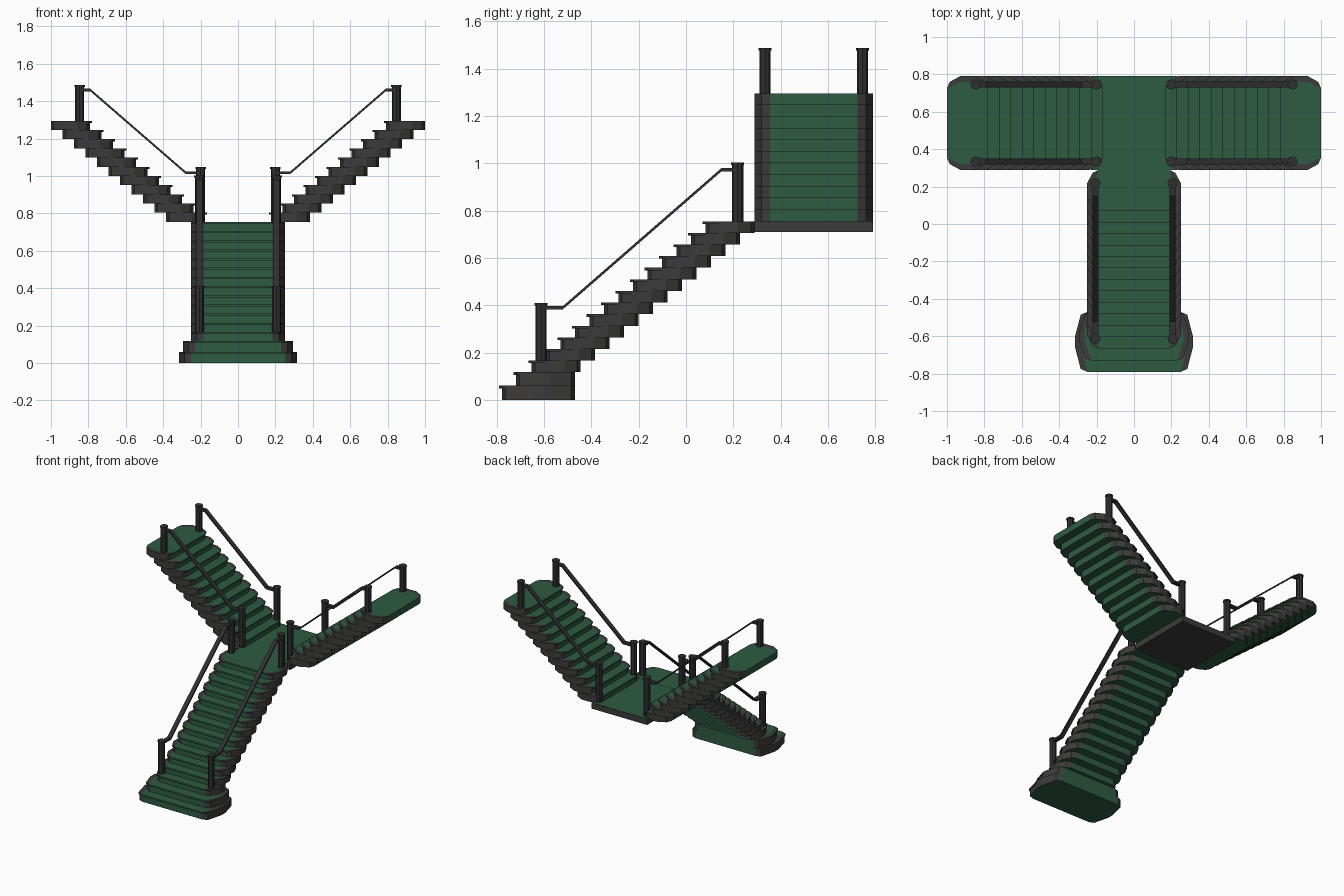
import bpy, bmesh, math
from mathutils import Matrix, Vector

if "Cube" in bpy.data.objects:
    bpy.data.objects.remove(bpy.data.objects["Cube"])


def material(name, col):
    m = bpy.data.materials.new(name)
    m.diffuse_color = (*col, 1)
    m.use_nodes = True
    m.node_tree.nodes["Principled BSDF"].inputs["Base Color"].default_value = m.diffuse_color
    return m


GREEN = material("green carpet", (0.027, 0.105, 0.055))
STONE = material("dark stone", (0.045, 0.044, 0.043))
METAL = material("black metal", (0.030, 0.030, 0.030))


def finish(name, bm, mats):
    bmesh.ops.recalc_face_normals(bm, faces=bm.faces)
    me = bpy.data.meshes.new(name)
    bm.to_mesh(me)
    bm.free()
    for m in mats:
        me.materials.append(m)
    ob = bpy.data.objects.new(name, me)
    bpy.context.collection.objects.link(ob)
    return ob


# maps from run direction s, sideways t and height z to world space
def to_front(s, t, z):
    return Vector((t, s, z))


def to_right(s, t, z):
    return Vector((s, 0.54 + t, z))


def to_left(s, t, z):
    return Vector((-s, 0.54 + t, z))


def step_slab(bm, place, f, b, w, cl, z0, z1):
    """Slab with a green middle and dark rounded cheeks on both sides."""
    made = []

    def face(pts, mat):
        vs = [bm.verts.new(place(*p)) for p in pts]
        made.extend(vs)
        bm.faces.new(vs).material_index = mat

    inner = [(f, w - .065), (f + cl, w - .03), (b - cl, w - .03), (b, w - .065)]
    outer = [inner[0], (f + .015, w - .03), (f + cl, w),
             (b - cl, w), (b - .015, w - .03), inner[3]]
    core = inner + [(s, -t) for s, t in reversed(inner)]
    for z, rim in ((z0, 0), (z1, 1)):
        face([(s, t, z) for s, t in core], 0)
        for side in (1, -1):
            face([(s, t * side, z) for s, t in outer + inner[2:0:-1]], rim)
    for s in (f, b):
        h = w - .065
        face([(s, -h, z0), (s, h, z0), (s, h, z1), (s, -h, z1)], 0)
    for side in (1, -1):
        for (s, t), (u, v) in zip(outer, outer[1:]):
            face([(s, t * side, z0), (u, v * side, z0),
                  (u, v * side, z1), (s, t * side, z1)], 1)
    bmesh.ops.remove_doubles(bm, verts=made, dist=1e-5)


def flight(name, place, steps):
    bm = bmesh.new()
    for f, b, w, cl, z0, z1 in steps:
        step_slab(bm, place, f + .012, b, w, cl, z0, z1 - .011)   # riser body
        step_slab(bm, place, f, b, w, cl, z1 - .011, z1)          # tread with nosing
    finish(name, bm, [GREEN, STONE])


def railing(name, place, t, posts, path):
    bm = bmesh.new()
    for s, z0, z1 in posts:
        for r, a, c in ((.024, z0, z1 - .01), (.028, z1 - .01, z1)):
            bmesh.ops.create_cone(bm, cap_ends=True, segments=8, radius1=r, radius2=r,
                                  depth=c - a,
                                  matrix=Matrix.Translation(place(s, t, (a + c) / 2)))
    finish(name + "_posts", bm, [METAL])
    # flat handrail bar
    bm = bmesh.new()
    prof = [(s, z + .007) for s, z in path] + [(s, z - .007) for s, z in reversed(path)]
    rings = [[bm.verts.new(place(s, t + d, z)) for s, z in prof] for d in (-.016, .016)]
    for r in rings:
        bm.faces.new(r)
    n = len(prof)
    for i in range(n):
        j = (i + 1) % n
        bm.faces.new((rings[0][i], rings[0][j], rings[1][j], rings[1][i]))
    finish(name + "_handrail", bm, [METAL])


# lower flight: two wide starting steps, then regular ones
lower = [(-.79, -.47, .315, .13, 0, .06), (-.73, -.47, .295, .11, .06, .117)]
rise = (.755 - .117) / 13
for k in range(13):
    f = .07 - .0613 * (12 - k)
    lower.append((f, f + .22, .25, .07, .117 + rise * k, .117 + rise * (k + 1)))
flight("lower_flight", to_front, lower)

# two upper flights
rise = (1.295 - .755) / 11
upper = []
for k in range(11):
    f = .78 - .0615 * (10 - k)
    upper.append((f, f + .22, .25, .07, .755 + rise * k, .755 + rise * (k + 1)))
flight("right_upper_flight", to_right, upper)
flight("left_upper_flight", to_left, upper)

# landing: stone slab with a green top face
bm = bmesh.new()
bmesh.ops.create_cube(bm, size=1, matrix=Matrix.Translation((0, .54, .7315))
                      @ Matrix.Diagonal((.46, .5, .045, 1)))
bm.normal_update()
for fc in bm.faces:
    fc.material_index = 0 if fc.normal.z > .5 else 1
finish("landing", bm, [GREEN, STONE])

# railings on both sides of every flight
for side, tag in ((-1, "a"), (1, "b")):
    railing("lower_" + tag, to_front, .207 * side,
            [(-.613, .16, .41), (.218, .75, 1.003)],
            [(-.613, .39), (-.52, .39), (.15, .973), (.218, .973)])
    for place, nm in ((to_right, "right_"), (to_left, "left_")):
        railing(nm + tag, place, .206 * side,
                [(.2, .755, 1.047), (.847, 1.29, 1.487)],
                [(.2, 1.018), (.28, 1.018), (.79, 1.46), (.847, 1.46)])
